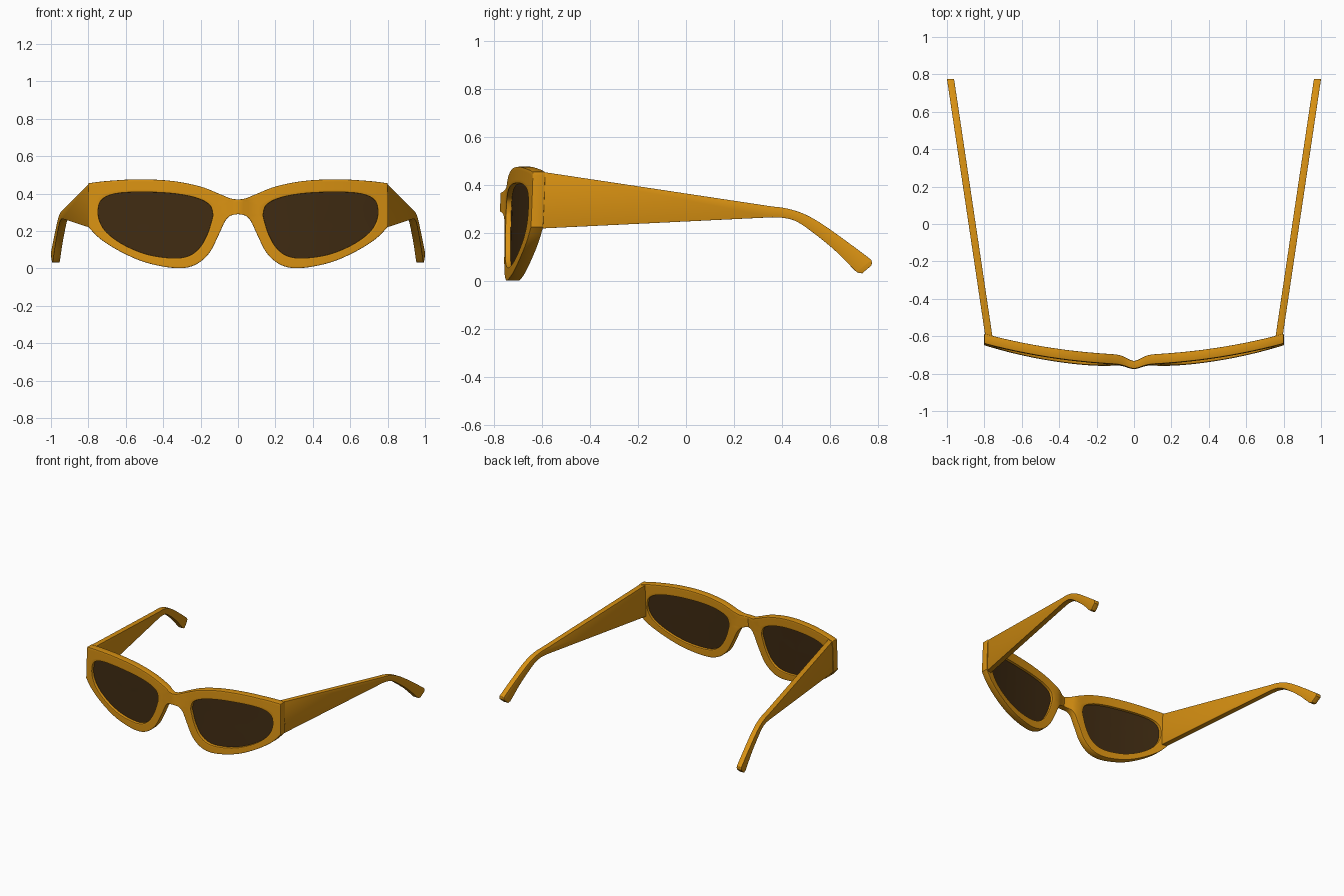
import bpy, bmesh, math

if "Cube" in bpy.data.objects:
    bpy.data.objects.remove(bpy.data.objects["Cube"])

SEG = 5      # samples per spline segment
RINGS = 5    # strips across the rim

# Rim outline and lens opening (x, z), paired point by point; True marks a corner
RIM = [
    (0, .368, .143, .325, True), (.04, .374, .16, .346, False),
    (.10, .398, .195, .366, False), (.20, .437, .26, .386, False),
    (.35, .467, .37, .402, False), (.53, .476, .53, .408, False),
    (.70, .467, .66, .398, False), (.80, .455, .73, .365, True),
    (.803, .34, .748, .305, False), (.803, .225, .735, .24, True),
    (.74, .16, .69, .18, False), (.63, .09, .60, .12, False),
    (.49, .03, .48, .073, False), (.33, .001, .35, .055, False),
    (.23, .018, .265, .066, False), (.155, .08, .205, .11, False),
    (.105, .175, .165, .18, False), (.07, .25, .145, .24, False),
    (.04, .281, .137, .27, False), (0, .29, .135, .29, True)]

# Temple top edge and bottom edge (y, z), paired
TEMPLE = [
    (.36, .310, .36, .265), (.42, .302, .41, .262), (.49, .280, .46, .248),
    (.56, .242, .525, .205), (.66, .172, .62, .128), (.762, .096, .70, .048),
    (.775, .082, .716, .035), (.774, .064, .735, .031)]


def spline(pts, corners, closed):
    """Catmull-Rom through pts, breaking the tangent at corners."""
    n, out = len(pts), []
    for i in range(n if closed else n - 1):
        j = (i + 1) % n
        p1, p2 = pts[i], pts[j]
        p0 = p1 if i in corners else pts[i - 1]
        p3 = p2 if j in corners else pts[(j + 1) % n]
        for k in range(SEG):
            t = k / SEG
            out.append(tuple(
                .5 * (2 * b + (c - a) * t + (2 * a - 5 * b + 4 * c - d) * t * t
                      + (3 * b - a - 3 * c + d) * t ** 3)
                for a, b, c, d in zip(p0, p1, p2, p3)))
    if not closed:
        out.append(pts[-1])
    return out


def wrap(x, z, depth):
    """Point on the curved front; depth 0 is the front face, 1 the back."""
    g = math.exp(-(x / .05) ** 2)
    y = -.75 + .17 * x * x + .04 * (z - .4) - .022 * g
    return (x, y + depth * (.052 - .012 * g), z)


def material(name, color):
    m = bpy.data.materials.new(name)
    m.diffuse_color = color
    m.use_nodes = True
    m.node_tree.nodes["Principled BSDF"].inputs["Base Color"].default_value = m.diffuse_color
    return m


def finish(bm, name, mat, bevel=0):
    """Mirror across x = 0, soften edges, shade smooth."""
    bmesh.ops.recalc_face_normals(bm, faces=bm.faces)
    me = bpy.data.meshes.new(name)
    bm.to_mesh(me)
    bm.free()
    me.materials.append(mat)
    ob = bpy.data.objects.new(name, me)
    bpy.context.collection.objects.link(ob)
    ob.modifiers.new("mirror", 'MIRROR').merge_threshold = .0005
    if bevel:
        b = ob.modifiers.new("bevel", 'BEVEL')
        b.width, b.segments = bevel, 2
        b.limit_method, b.angle_limit = 'ANGLE', math.radians(50)
    bpy.ops.object.select_all(action='DESELECT')
    ob.select_set(True)
    bpy.context.view_layer.objects.active = ob
    bpy.ops.object.convert(target='MESH')
    bpy.ops.object.shade_smooth_by_angle(angle=math.radians(35))


amber = material("amber_acetate", (.68, .28, .006, 1))
dark = material("dark_lens", (.05, .024, .006, 1))

corners = {i for i, p in enumerate(RIM) if p[4]}
outer = spline([p[0:2] for p in RIM], corners, True)
inner = spline([p[2:4] for p in RIM], set(), True)
N = len(outer)

# Front frame: closed cross-section of rings swept around the lens opening
bm = bmesh.new()
section = ([(k / RINGS, 0) for k in range(RINGS + 1)]
           + [(k / RINGS, 1) for k in range(RINGS, -1, -1)])
rings = []
for t, d in section:
    rings.append([bm.verts.new(wrap(max(0, a[0] + (b[0] - a[0]) * t),
                                    a[1] + (b[1] - a[1]) * t, d))
                  for a, b in zip(inner, outer)])
for r, s in zip(rings, rings[1:] + rings[:1]):
    for i in range(N):
        j = (i + 1) % N
        quad = (r[i], r[j], s[j], s[i])
        if any(v.co.x > 1e-4 for v in quad):   # leave the centre plane open
            bm.faces.new(quad)
finish(bm, "front_frame", amber, .006)

# Lenses: thin curved panes set into the rims
bm = bmesh.new()
cx, cz = .43, .24
loops = []
for depth in (.42, .62):
    mid = bm.verts.new(wrap(cx, cz, depth))
    prev = None
    for f in (.25, .5, .75, 1.02):
        ring = [bm.verts.new(wrap(cx + (x - cx) * f, cz + (z - cz) * f, depth))
                for x, z in inner]
        for i in range(N):
            j = (i + 1) % N
            if prev:
                bm.faces.new((prev[i], prev[j], ring[j], ring[i]))
            else:
                bm.faces.new((mid, ring[i], ring[j]))
        prev = ring
    loops.append(prev)
for i in range(N):
    j = (i + 1) % N
    bm.faces.new((loops[0][i], loops[0][j], loops[1][j], loops[1][i]))
finish(bm, "lenses", dark)

# Temples: tapering arms that splay outward and hook down at the tip
ends = {0, len(TEMPLE) - 1}
top = [(-.61, .456)] + spline([p[0:2] for p in TEMPLE], ends, False)
bottom = [(-.61, .218)] + spline([p[2:4] for p in TEMPLE], ends, False)
bm = bmesh.new()
prev = None


def arm(p, inset):
    y, z = p
    return bm.verts.new((.795 + .205 * (y + .6) / 1.375 - inset, y, z))


for a, b in zip(top, bottom):
    cur = [arm(a, 0), arm(b, 0), arm(b, .038), arm(a, .038)]
    if prev:
        for i in range(4):
            j = (i + 1) % 4
            bm.faces.new((prev[i], prev[j], cur[j], cur[i]))
    else:
        bm.faces.new(cur)
    prev = cur
bm.faces.new(prev)
finish(bm, "temples", amber, .004)
